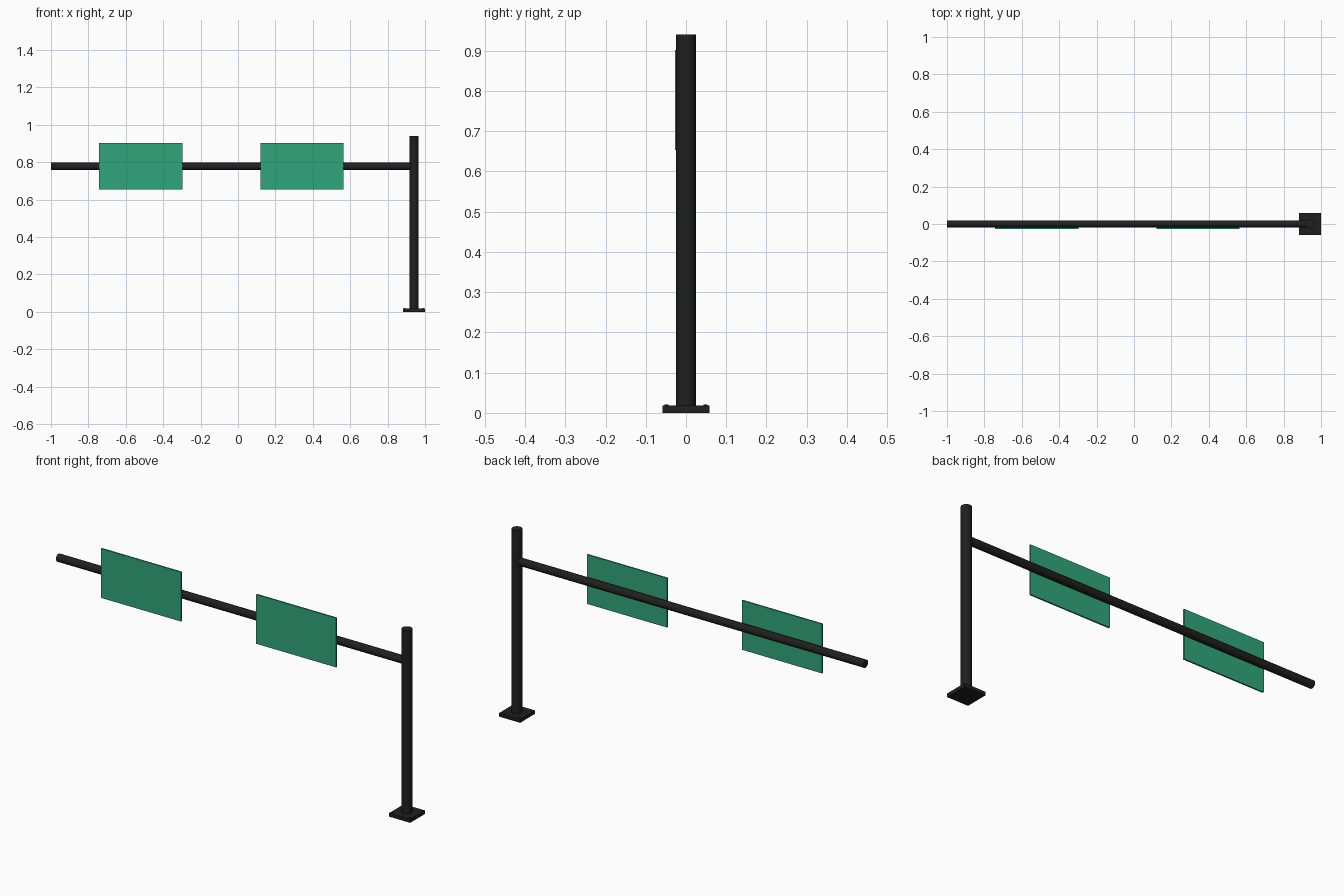
import bpy

if "Cube" in bpy.data.objects:
    bpy.data.objects.remove(bpy.data.objects["Cube"])

POST_X = 0.941
ARM_Z = 0.778


def material(name, rgb):
    m = bpy.data.materials.new(name)
    m.diffuse_color = (*rgb, 1)
    m.use_nodes = True
    m.node_tree.nodes["Principled BSDF"].inputs["Base Color"].default_value = m.diffuse_color
    return m


black = material("black_metal", (0.014, 0.014, 0.015))
green = material("sign_green", (0.03, 0.38, 0.2))
steel = material("bolt_steel", (0.1, 0.1, 0.1))


def box(name, lo, hi, mat):
    center = [(a + b) / 2 for a, b in zip(lo, hi)]
    bpy.ops.mesh.primitive_cube_add(size=1, location=center)
    o = bpy.context.object
    o.name = name
    o.scale = [b - a for a, b in zip(lo, hi)]
    bpy.ops.object.transform_apply(location=False, rotation=False, scale=True)
    o.data.materials.append(mat)
    return o


def cylinder(name, radius, length, center, mat, sides=24, rotation=(0, 0, 0)):
    bpy.ops.mesh.primitive_cylinder_add(vertices=sides, radius=radius, depth=length,
                                        location=center, rotation=rotation)
    o = bpy.context.object
    o.name = name
    o.data.materials.append(mat)
    bpy.ops.object.shade_smooth_by_angle()
    return o


# Base plate with four anchor bolts
half = 0.0585
box("base_plate", (POST_X - half, -half, 0), (POST_X + half, half, 0.018), black)
for sx in (-1, 1):
    for sy in (-1, 1):
        cylinder("anchor_bolt", 0.005, 0.006, (POST_X + sx * 0.049, sy * 0.049, 0.018),
                 black, sides=6)

# Upright post
cylinder("post", 0.0245, 0.925, (POST_X, 0, 0.015 + 0.925 / 2), black)

# Horizontal arm, running from its free end into the post
arm_length = POST_X + 1
cylinder("arm", 0.0195, arm_length, (-1 + arm_length / 2, 0, ARM_Z), black,
         rotation=(0, 1.5707963, 0))

# Two sign panels mounted on the front of the arm
for name, x in (("left_sign", -0.521), ("right_sign", 0.342)):
    box(name, (x - 0.223, -0.027, 0.654), (x + 0.223, -0.019, 0.902), green)

bpy.data.materials.remove(steel)
